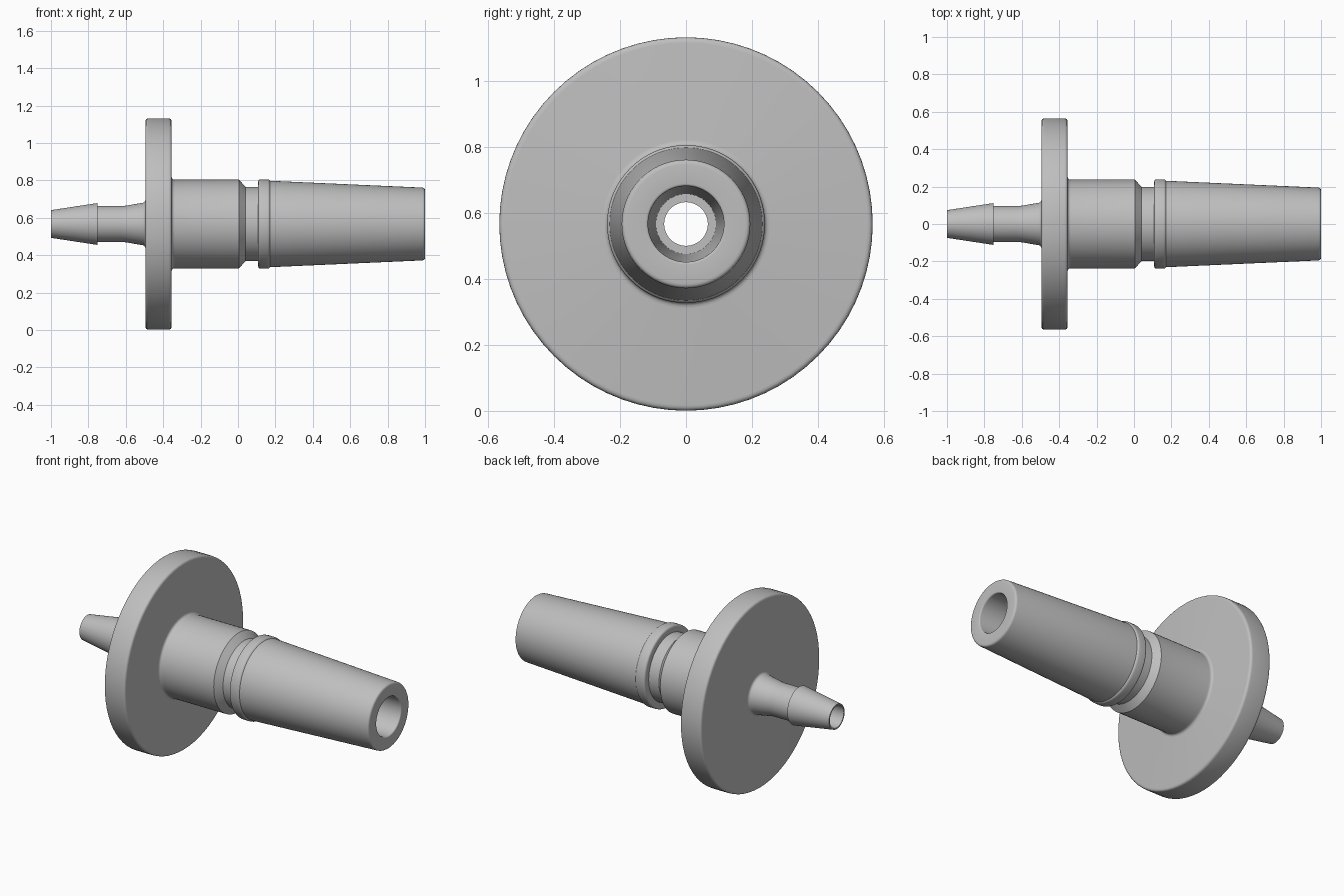
import bpy
import math
from mathutils import Vector

cube = bpy.data.objects.get("Cube")
if cube:
    bpy.data.objects.remove(cube, do_unlink=True)

SEGMENTS = 72
AXIS_HEIGHT = 0.567

grey = bpy.data.materials.new("plain grey")
grey.use_nodes = True
colour = (0.52, 0.52, 0.52, 1)
grey.diffuse_color = colour
grey.node_tree.nodes["Principled BSDF"].inputs["Base Color"].default_value = colour


def rounded(points):
    """Turn (x, radius, fillet) corners into a closed outline with rounded corners."""
    out = []
    for i, (x, r, fillet) in enumerate(points):
        corner = Vector((x, r))
        if not fillet:
            out.append(corner)
            continue
        before = Vector(points[i - 1][:2])
        after = Vector(points[(i + 1) % len(points)][:2])
        start = corner + (before - corner).normalized() * fillet
        end = corner + (after - corner).normalized() * fillet
        for k in range(5):
            t = k / 4
            out.append(start * (1 - t) ** 2 + corner * 2 * t * (1 - t) + end * t * t)
    return out


def lathe(name, outline):
    """Revolve a closed outline around the horizontal x axis."""
    n = len(outline)
    verts, faces = [], []
    for s in range(SEGMENTS):
        a = math.tau * s / SEGMENTS
        verts += [(p.x, p.y * math.sin(a), AXIS_HEIGHT + p.y * math.cos(a)) for p in outline]
        nxt = (s + 1) % SEGMENTS
        for i in range(n):
            j = (i + 1) % n
            faces.append((s * n + i, s * n + j, nxt * n + j, nxt * n + i))
    mesh = bpy.data.meshes.new(name)
    mesh.from_pydata(verts, [], faces)
    mesh.materials.append(grey)
    obj = bpy.data.objects.new(name, mesh)
    bpy.context.collection.objects.link(obj)
    bpy.ops.object.select_all(action="DESELECT")
    obj.select_set(True)
    bpy.context.view_layer.objects.active = obj
    # Make the normals face outwards
    bpy.ops.object.mode_set(mode="EDIT")
    bpy.ops.mesh.select_all(action="SELECT")
    bpy.ops.mesh.normals_make_consistent(inside=False)
    bpy.ops.object.mode_set(mode="OBJECT")
    bpy.ops.object.shade_smooth_by_angle(angle=math.radians(30))
    return obj


# Hose barb with its undercut and flared root
barb = [(-1, 0.066, 0), (-1, 0.074, 0), (-0.75, 0.112, 0), (-0.75, 0.096, 0),
        (-0.61, 0.096, 0.02), (-0.495, 0.116, 0.015)]
# Wide disc flange with softened rims
flange = [(-0.495, 0.565, 0.017), (-0.355, 0.565, 0.017)]
# Straight barrel, chamfer and narrow groove
barrel = [(-0.355, 0.237, 0.018), (0.005, 0.237, 0), (0.04, 0.199, 0), (0.108, 0.199, 0)]
# Raised collar and tapered nose
nose = [(0.108, 0.239, 0.014), (0.165, 0.239, 0.008), (0.172, 0.231, 0),
        (1, 0.194, 0.014)]
# Tapered socket stepping down to the through hole
bore = [(1, 0.115, 0.008), (-0.38, 0.091, 0), (-0.38, 0.066, 0)]

lathe("hose_fitting", rounded(barb + flange + barrel + nose + bore))
